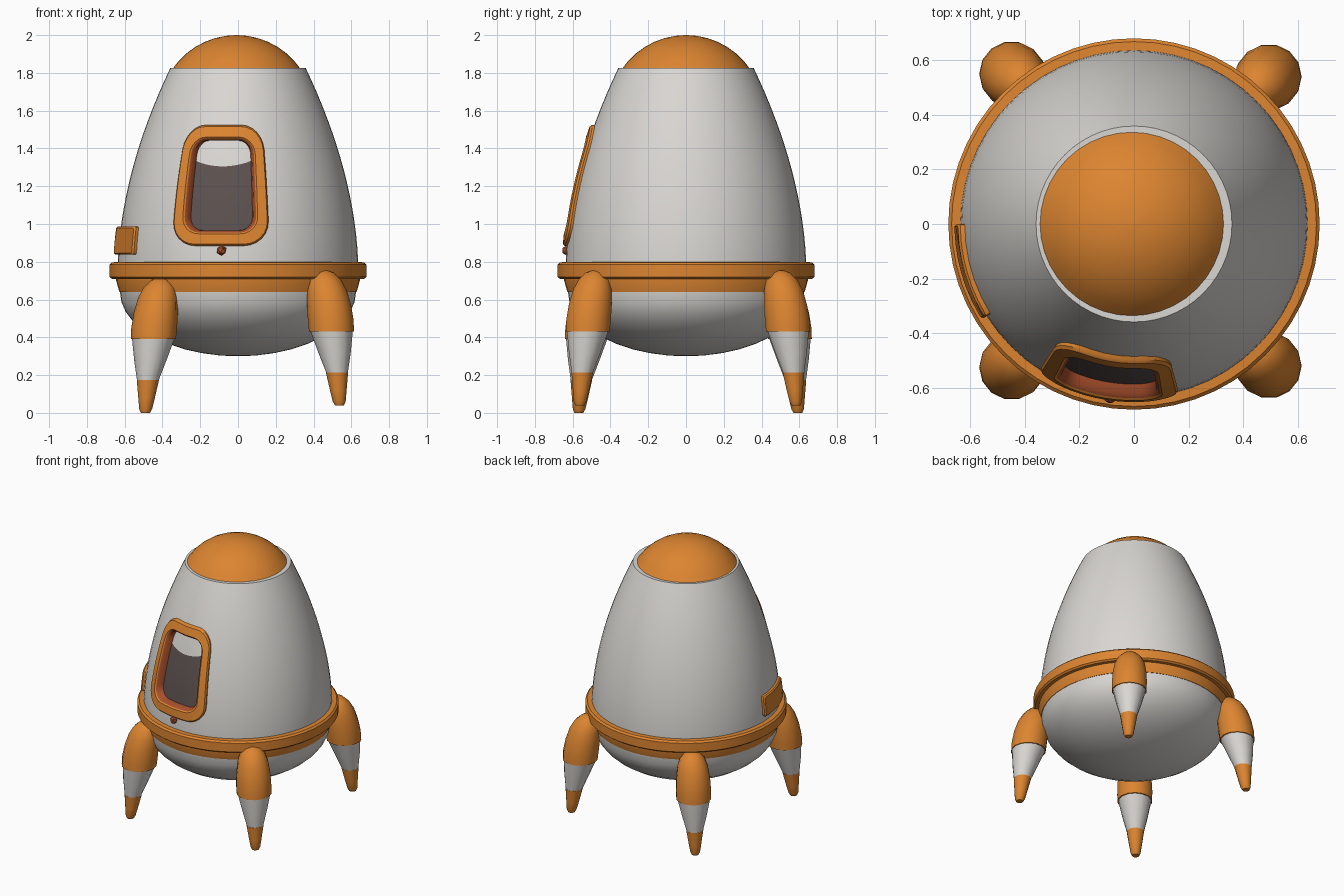
import bpy, bmesh, math
from mathutils import Vector

if "Cube" in bpy.data.objects:
    bpy.data.objects.remove(bpy.data.objects["Cube"])


def material(name, rgb):
    m = bpy.data.materials.new(name)
    m.diffuse_color = (*rgb, 1)
    m.use_nodes = True
    m.node_tree.nodes["Principled BSDF"].inputs["Base Color"].default_value = m.diffuse_color
    return m


ORANGE = material("orange", (0.72, 0.235, 0.03))
WHITE = material("warm white", (0.70, 0.68, 0.65))
RED = material("rust red", (0.40, 0.08, 0.025))
DARK = material("dark glass", (0.107, 0.084, 0.08))


def finish(name, bm, mats, angle=35, recalc=True):
    if recalc:
        bmesh.ops.recalc_face_normals(bm, faces=bm.faces)
    me = bpy.data.meshes.new(name)
    bm.to_mesh(me)
    bm.free()
    for m in mats:
        me.materials.append(m)
    ob = bpy.data.objects.new(name, me)
    bpy.context.collection.objects.link(ob)
    smooth(ob, angle)
    return ob


def smooth(ob, angle):
    bpy.ops.object.select_all(action='DESELECT')
    ob.select_set(True)
    bpy.context.view_layer.objects.active = ob
    bpy.ops.object.shade_smooth_by_angle(angle=math.radians(angle))


def loft(name, rings, mats, slots=None, closed=False, angle=35):
    """Join rings of points; either cap both ends or close the loop of rings."""
    bm = bmesh.new()
    vs = [[bm.verts.new(p) for p in r] for r in rings]
    n = len(vs[0])
    for k in range(len(vs) if closed else len(vs) - 1):
        a, b = vs[k], vs[(k + 1) % len(vs)]
        for i in range(n):
            f = bm.faces.new((a[i], a[(i + 1) % n], b[(i + 1) % n], b[i]))
            f.material_index = slots[k] if slots else 0
    if not closed:
        bm.faces.new(vs[0][::-1])
        f = bm.faces.new(vs[-1])
        f.material_index = slots[-1] if slots else 0
    return finish(name, bm, mats, angle)


def circle(r, z, n, cx=0, cy=0):
    return [(cx + r * math.cos(2 * math.pi * i / n), cy + r * math.sin(2 * math.pi * i / n), z)
            for i in range(n)]


def lathe(name, profile, mat, n=56, closed=False, cx=0):
    return loft(name, [circle(r, z, n, cx) for r, z in profile], [mat], closed=closed)


def hull_radius(z):
    return 0.637 * (1 - (max(z - 0.75, 0) / 1.682) ** 1.85)


def on_hull(u, z, offset, theta0):
    """Wrap a flat point onto the hull; theta is measured from the front."""
    t = theta0 + u / 0.6
    r = hull_radius(z) + offset
    return Vector((r * math.sin(t), -r * math.cos(t), z))


def rounded(a, h, rad, zc, offset, theta0, seg=6, side=6):
    """Rounded rectangle outline wrapped on the hull."""
    pts = []
    corners = [(1, 1, 0), (-1, 1, 90), (-1, -1, 180), (1, -1, 270)]
    for sx, sy, start in corners:
        for i in range(seg + 1):
            t = math.radians(start + 90 * i / seg)
            pts.append((sx * (a - rad) + rad * math.cos(t), sy * (h - rad) + rad * math.sin(t)))
    out = []
    for i, p in enumerate(pts):
        q = pts[(i + 1) % len(pts)]
        out.append(p)
        if i % (seg + 1) == seg:        # subdivide straight sides so they bend
            out += [(p[0] + (q[0] - p[0]) * k / side, p[1] + (q[1] - p[1]) * k / side)
                    for k in range(1, side)]
    return [on_hull(u, zc + v, offset, theta0) for u, v in out]


# Hull: rounded belly and tapering shell
belly = [(0.625 * math.sin(math.radians(a)), 0.64 - 0.34 * math.cos(math.radians(a)))
         for a in [2] + list(range(9, 91, 9))]
shell = [(hull_radius(z), z) for z in [0.75 + 1.075 * i / 16 for i in range(17)]]
hull = lathe("hull", belly + shell, WHITE)

# Window opening cut into the hull
WIN = math.radians(-9)
ZC = 1.204
cutter = loft("window_cutter", [rounded(0.195, 0.257, 0.09, ZC, o, WIN) for o in (-0.05, 0.1)], [WHITE])
cutter.hide_render = True
mod = hull.modifiers.new("window opening", 'BOOLEAN')
mod.operation = 'DIFFERENCE'
mod.solver = 'EXACT'
mod.object = cutter
bpy.context.view_layer.objects.active = hull
bpy.ops.object.modifier_apply(modifier=mod.name)
bpy.data.objects.remove(cutter)
smooth(hull, 35)

# Window frame with rust-red inner lip
frame = [(0.250, 0.320, 0.130, -0.020), (0.250, 0.320, 0.130, 0.012), (0.241, 0.311, 0.122, 0.022),
         (0.193, 0.256, 0.090, 0.022), (0.186, 0.249, 0.083, 0.014),
         (0.176, 0.239, 0.075, 0.000), (0.174, 0.237, 0.073, -0.043)]
loft("window_frame", [rounded(a, h, r, ZC, o, WIN) for a, h, r, o in frame],
     [ORANGE, RED], slots=[0, 0, 0, 0, 1, 1, 1], closed=True)

# Window pane: dark glass with a pale upper band
bm = bmesh.new()
A, H, R, N = 0.178, 0.241, 0.075, 24
cols = []
for i in range(N + 1):
    u = -A * math.cos(math.pi * i / N)
    d = max(abs(u) - (A - R), 0)
    hh = H - R + math.sqrt(max(R * R - d * d, 0))
    lo, hi = ZC - hh, ZC + hh
    split = 1.305 + 0.03 * (u / A) ** 2
    zs = [lo + (split - lo) * k / 5 for k in range(6)] + [(split + hi) / 2, hi]
    cols.append([bm.verts.new(on_hull(u, z, -0.036, WIN)) for z in zs])
for c, d in zip(cols, cols[1:]):
    for k in range(len(c) - 1):
        bm.faces.new((c[k], d[k], d[k + 1], c[k + 1])).material_index = int(k >= 5)
finish("window_pane", bm, [DARK, WHITE], recalc=False)

# Small latch below the window
bm = bmesh.new()
bmesh.ops.create_icosphere(bm, subdivisions=1, radius=0.028)
bmesh.ops.translate(bm, verts=bm.verts, vec=on_hull(0.012, 0.86, 0.004, WIN))
finish("window_latch", bm, [RED], 20)

# Curved side plate on the left
loft("side_plate", [rounded(a, h, 0.012, 0.912, o, math.radians(-74), seg=2)
                    for a, h, o in [(0.168, 0.074, -0.03), (0.168, 0.074, 0.016), (0.160, 0.066, 0.024)]],
     [ORANGE])

# Nose cap: spherical dome
RS = 0.411
lathe("nose_cap", [(0.335, 1.80)] + [(RS * math.sin(math.radians(a)), 2.0 - RS + RS * math.cos(math.radians(a)))
                                     for a in (56, 48, 40, 32, 24, 16, 8, 1)], ORANGE, 40, cx=-0.008)

# Two belts around the waist
lathe("upper_belt", [(0.60, 0.71), (0.668, 0.71), (0.68, 0.72), (0.68, 0.785), (0.668, 0.797), (0.60, 0.80)],
      ORANGE, closed=True)
lathe("lower_belt", [(0.60, 0.64), (0.628, 0.64), (0.645, 0.70), (0.645, 0.715), (0.60, 0.715)],
      ORANGE, closed=True)


# Legs: domed thigh, pale shin, tapered foot; each ring is (z, outward lean, radius)
def leg(name, x, y, dz):
    sx, sy = math.copysign(1, x), math.copysign(1, y)
    parts = {
        "thigh": (ORANGE, [(0.755, -0.040, 0.015), (0.742, -0.038, 0.050), (0.705, -0.033, 0.084),
                           (0.65, -0.024, 0.105), (0.57, -0.013, 0.117), (0.49, -0.004, 0.121),
                           (0.43, 0.0, 0.119)]),
        "shin": (WHITE, [(0.435, 0.0, 0.113), (0.32, 0.016, 0.086), (0.20, 0.031, 0.054)]),
        "foot": (ORANGE, [(0.215, 0.029, 0.059), (0.12, 0.036, 0.044), (0.06, 0.041, 0.034),
                          (0.04, 0.042, 0.024)]),
    }
    for part, (mat, rings) in parts.items():
        loft(f"{name}_{part}", [circle(r, z + dz, 14, x + sx * d, y + sy * d) for z, d, r in rings], [mat])


leg("front_left_leg", -0.448, -0.525, -0.04)
leg("front_right_leg", 0.495, -0.520, 0.0)
leg("back_left_leg", -0.448, 0.550, -0.04)
leg("back_right_leg", 0.495, 0.540, 0.0)
